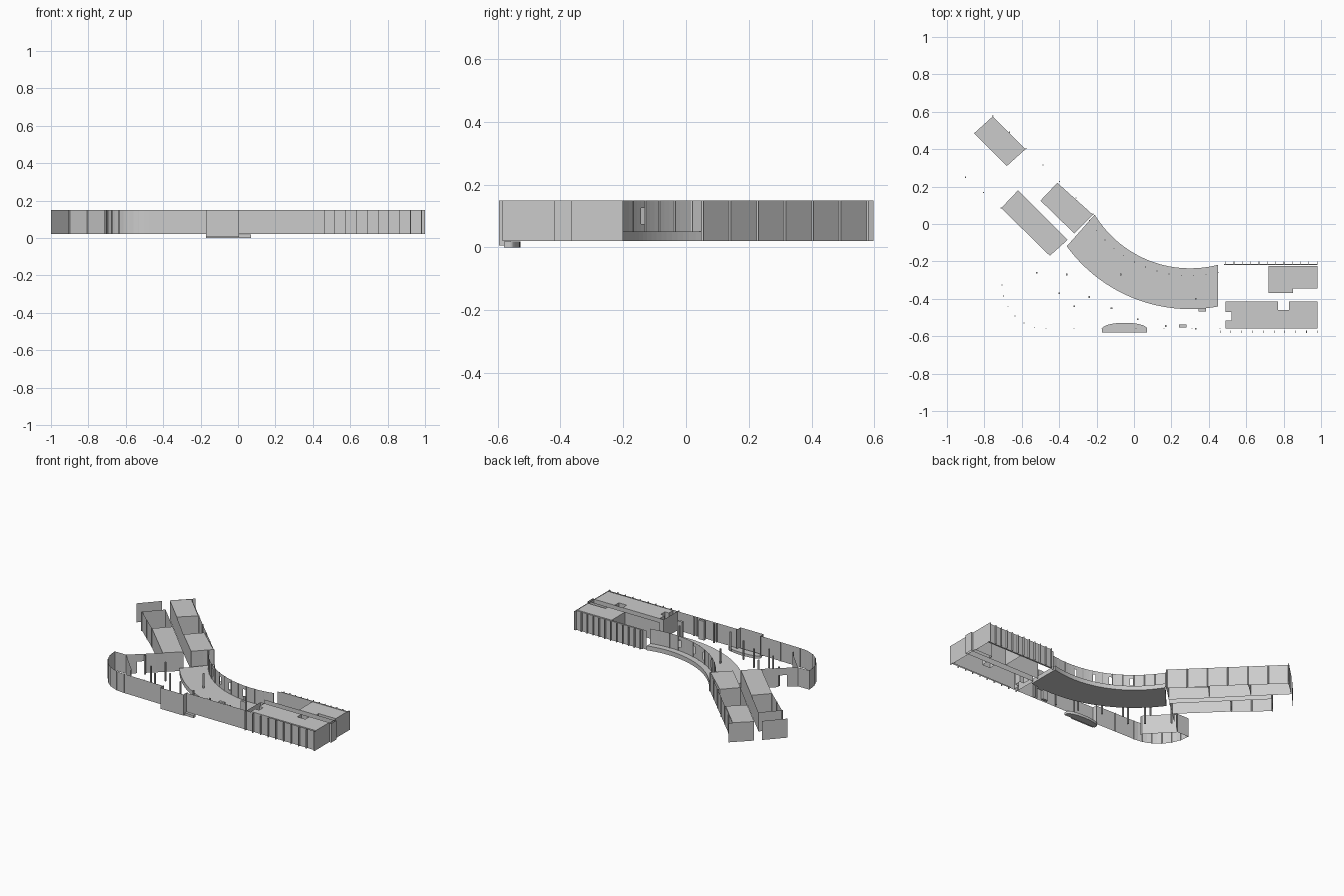
import bpy, bmesh, math
from mathutils import Vector

if "Cube" in bpy.data.objects:
    bpy.data.objects.remove(bpy.data.objects["Cube"])

Z0, ZS, Z1 = 0.02, 0.05, 0.15      # base, slab top, wall top
CX, CY = 0.30, 0.36                # centre of the curved hall


def finish(name, bm):
    me = bpy.data.meshes.new(name)
    bm.to_mesh(me)
    bm.free()
    ob = bpy.data.objects.new(name, me)
    bpy.context.collection.objects.link(ob)
    return ob


def add_wall(bm, pts, z0=Z0, z1=Z1):
    lo = [bm.verts.new((x, y, z0)) for x, y in pts]
    hi = [bm.verts.new((x, y, z1)) for x, y in pts]
    for i in range(len(pts) - 1):
        bm.faces.new((lo[i], lo[i + 1], hi[i + 1], hi[i]))
    return lo, hi


def wall(name, *paths, z0=Z0, z1=Z1):
    """Thin upright panels along one or more plan paths."""
    bm = bmesh.new()
    for p in paths:
        add_wall(bm, p, z0, z1)
    return finish(name, bm)


def room(name, pts):
    """Walls and a roof, open underneath."""
    bm = bmesh.new()
    add_wall(bm, pts + pts[:1])
    bmesh.ops.remove_doubles(bm, verts=bm.verts, dist=1e-5)
    top = [next(v for v in bm.verts if (v.co - Vector((x, y, Z1))).length < 1e-4) for x, y in pts]
    bm.faces.new(top)
    bmesh.ops.recalc_face_normals(bm, faces=bm.faces)
    return finish(name, bm)


def solid(name, pts, z0, z1):
    bm = bmesh.new()
    lo, hi = add_wall(bm, pts, z0, z1)
    bm.faces.new((lo[-1], lo[0], hi[0], hi[-1]))
    bm.faces.new(hi)
    bm.faces.new(lo[::-1])
    bmesh.ops.recalc_face_normals(bm, faces=bm.faces)
    return finish(name, bm)


def posts(name, spots, sx=0.006, sy=0.006, z0=Z0, z1=Z1):
    bm = bmesh.new()
    for x, y in spots:
        r = bmesh.ops.create_cube(bm, size=1)
        bmesh.ops.scale(bm, vec=(sx, sy, z1 - z0), verts=r["verts"])
        bmesh.ops.translate(bm, vec=(x, y, (z0 + z1) / 2), verts=r["verts"])
    return finish(name, bm)


def arc(r, a0, a1, n, cx=CX, cy=CY):
    return [(cx + r * math.cos(math.radians(a0 + (a1 - a0) * i / n)),
             cy + r * math.sin(math.radians(a0 + (a1 - a0) * i / n))) for i in range(n + 1)]


def between(a, b, n):
    return [(a[0] + (b[0] - a[0]) * i / n, a[1] + (b[1] - a[1]) * i / n) for i in range(n + 1)]


# Curved hall slab
solid("curved_slab", arc(0.597, 211.3, 284.5, 32) + arc(0.815, 216, 280.6, 32)[::-1], Z0, ZS)

# Curved rear wall with window openings
bm = bmesh.new()
ring = arc(0.637, 212.5, 283.5, 36)
for i in range(36):
    seg = ring[i:i + 2]
    if i in (9, 15, 20, 26):
        add_wall(bm, seg, ZS, 0.075)
        add_wall(bm, seg, 0.125, Z1)
    else:
        add_wall(bm, seg, ZS, Z1)
finish("curved_rear_wall", bm)
posts("curved_wall_mullions", ring[::3], 0.005, 0.005, ZS)

# East wing rooms, corridor and glazing
room("east_front_room", [(0.49, -0.56), (0.98, -0.56), (0.98, -0.415), (0.83, -0.415), (0.83, -0.46),
                         (0.77, -0.46), (0.77, -0.415), (0.49, -0.415), (0.49, -0.47), (0.52, -0.47),
                         (0.52, -0.515), (0.49, -0.515)])
room("east_back_room", [(0.72, -0.37), (0.85, -0.37), (0.85, -0.345), (0.98, -0.345),
                        (0.98, -0.225), (0.72, -0.225)])
wall("east_corridor_walls", [(0.46, -0.37), (0.985, -0.37)], [(0.46, -0.415), (0.985, -0.415)],
     [(0.46, -0.57), (0.46, -0.415)])
wall("east_end_wall", [(0.985, -0.585), (0.985, -0.2)])
wall("east_end_porch", [(0.985, -0.42), (0.999, -0.42), (0.999, -0.365), (0.985, -0.365)])
wall("east_back_glazing", [(0.455, -0.225), (0.985, -0.225)])
posts("east_back_ledge", [(0.73, -0.217)], 0.5, 0.006)
posts("east_back_fins", between((0.49, -0.208), (0.98, -0.208), 11), 0.003, 0.014)
posts("east_front_fins", between((0.46, -0.577), (0.98, -0.577), 9), 0.003, 0.014)

# Front glazing running west into the rounded lounge
lounge = arc(0.235, 180, 270, 12, -0.47, -0.325)
wall("front_glazing", lounge + [(-0.17, -0.565)], [(0.005, -0.565), (0.46, -0.567), (0.985, -0.57)])
posts("front_mullions", between((-0.47, -0.56), (-0.17, -0.56), 2) + between((0.01, -0.56), (0.46, -0.56), 3)
      + lounge[:-1:2], 0.005, 0.005)
wall("lounge_back_wall", [(-0.705, -0.322), (-0.62, -0.322), (-0.468, -0.48), (-0.468, -0.495)])

# West entrance screen with a doorway
wall("west_screen", [(-0.62, -0.322), (-0.57, -0.278)], [(-0.53, -0.243), (-0.48, -0.2)])
wall("west_screen_header", [(-0.57, -0.278), (-0.53, -0.243)], z0=0.10)

# Front porch and curved step
wall("front_porch", [(-0.17, -0.56), (-0.17, -0.596), (0.005, -0.596), (0.005, -0.56)], z0=0.006)
step = [(-0.05 + 0.12 * math.cos(math.pi * i / 14), -0.56 + 0.032 * math.sin(math.pi * i / 14))
        for i in range(15)]
solid("entrance_step", step + [(-0.17, -0.58), (0.07, -0.58)], 0.0, 0.018)

# Diagonal wing: rear row of rooms
room("diagonal_room_far", [(-0.755, 0.575), (-0.855, 0.485), (-0.68, 0.31), (-0.58, 0.4)])
room("diagonal_room_near", [(-0.41, 0.22), (-0.5, 0.125), (-0.32, -0.05), (-0.22, 0.05)])
wall("diagonal_corridor_wall", [(-0.68, 0.31), (-0.5, 0.125)])
wall("diagonal_rear_glazing", [(-0.755, 0.578), (-0.22, 0.052)])
posts("diagonal_rear_mullions", between((-0.755, 0.578), (-0.22, 0.052), 6))

# Diagonal wing: front row of rooms
room("diagonal_room_front", [(-0.62, 0.18), (-0.71, 0.085), (-0.45, -0.17), (-0.355, -0.085)])
wall("diagonal_front_walls", [(-0.62, 0.18), (-0.8, 0.36), (-0.905, 0.245)], [(-0.9, 0.25), (-0.71, 0.085)])
posts("diagonal_front_mullions", between((-0.9, 0.25), (-0.71, 0.085), 2))

# Diagonal wing: cross walls at both ends
wall("diagonal_end_walls", [(-0.74, 0.597), (-0.855, 0.485)], [(-0.89, 0.45), (-1.0, 0.33)])
wall("diagonal_inner_wall", [(-0.48, -0.2), (-0.355, -0.08)], [(-0.32, -0.045), (-0.215, 0.05)])

# Free-standing columns and small furniture blocks
posts("columns", [(-0.52, -0.26), (-0.36, -0.27), (-0.40, -0.37), (-0.32, -0.44), (-0.24, -0.39),
                  (-0.12, -0.45), (0.02, -0.51), (0.17, -0.545), (0.33, -0.56), (-0.07, -0.27),
                  (0.33, -0.40)], 0.009, 0.009)
posts("service_blocks", [(0.26, -0.545), (0.365, -0.46)], 0.04, 0.016)
